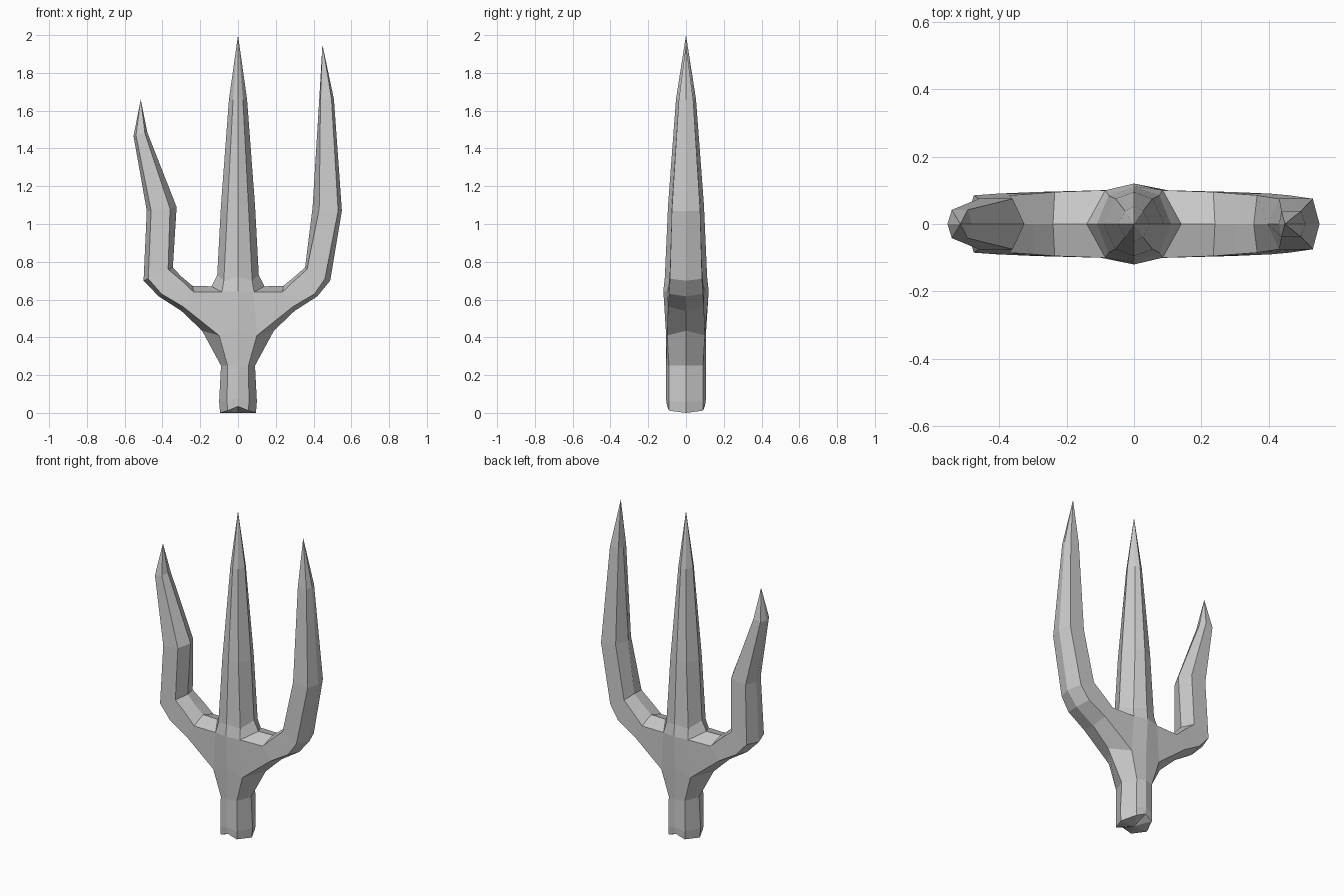
import bpy, bmesh

if "Cube" in bpy.data.objects:
    bpy.data.objects.remove(bpy.data.objects["Cube"])

bm = bmesh.new()


def ring(points):
    return [bm.verts.new(p) for p in points]


def bridge(a, b, skip=()):
    n = len(a)
    for i in range(n):
        if i not in skip:
            j = (i + 1) % n
            bm.faces.new((a[i], a[j], b[j], b[i]))


def cap(r, point):
    v = bm.verts.new(point)
    for i in range(len(r)):
        bm.faces.new((r[i], r[(i + 1) % len(r)], v))


def shaft_ring(w, yc, zc, side, zs, yr, zr):
    # eight points: front ridge, corners, side ridges, back ridge
    return ring([(0, -yr, zr), (w, -yc, zc), (side, 0, zs), (w, yc, zc),
                 (0, yr, zr), (-w, yc, zc), (-side, 0, zs), (-w, -yc, zc)])


def arm_ring(inner, inner_f, outer_f, outer, y):
    # six points: inner ridge, front face edge pair, outer ridge, back pair
    (a, b), (c, d), (e, f), (g, h) = inner, inner_f, outer_f, outer
    return ring([(a, 0, b), (c, -y, d), (e, -y, f),
                 (g, 0, h), (e, y, f), (c, y, d)])


# handle, hub and centre prong
shaft = [shaft_ring(*s) for s in [
    (.055, .09, .012, .095, .0, .10, .035),
    (.058, .09, .06, .10, .06, .107, .08),
    (.055, .09, .25, .09, .25, .105, .25),
    (.10, .10, .41, .19, .435, .107, .44),
    (.085, .10, .64, .14, .67, .12, .645),
    (.075, .085, .70, .11, .73, .112, .72),
    (.055, .075, 1.10, .09, 1.10, .095, 1.10),
    (.026, .038, 1.66, .048, 1.66, .053, 1.66)]]
HUB = 3
for k in range(len(shaft) - 1):
    bridge(shaft[k], shaft[k + 1], (1, 2, 5, 6) if k == HUB else ())
cap(shaft[0], (0, 0, 0))
cap(shaft[-1], (0, 0, 2.0))

# curved root shared by both side prongs
root = [((.24, .672), (.235, .64), (.29, .562), (.30, .54), .095),
        ((.30, .722), (.295, .697), (.405, .63), (.42, .617), .09)]
tips = {
    1: ([((.355, .77), (.365, .76), (.46, .71), (.488, .70), .085),
         ((.395, 1.09), (.43, 1.08), (.53, 1.07), (.55, 1.07), .075),
         ((.43, 1.66), (.437, 1.66), (.495, 1.66), (.508, 1.66), .038)],
        (.447, 1.95)),
    -1: ([((.345, .77), (.37, .76), (.475, .71), (.50, .70), .085),
          ((.325, 1.09), (.36, 1.08), (.46, 1.07), (.483, 1.07), .075),
          ((.48, 1.485), (.493, 1.48), (.54, 1.47), (.553, 1.465), .042)],
         (.515, 1.66)),
}

# side prongs grow out of the open sides of the hub
lo, hi = shaft[HUB], shaft[HUB + 1]
for s, (sections, tip) in tips.items():
    if s == 1:
        prev = [hi[2], hi[1], lo[1], lo[2], lo[3], hi[3]]
    else:
        prev = [hi[6], hi[7], lo[7], lo[6], lo[5], hi[5]]
    for sec in root + sections:
        cur = arm_ring(*[(s * p[0], p[1]) for p in sec[:4]], sec[4])
        bridge(prev, cur)
        prev = cur
    cap(prev, (s * tip[0], 0, tip[1]))

bmesh.ops.recalc_face_normals(bm, faces=bm.faces[:])
mesh = bpy.data.meshes.new("trident_head")
bm.to_mesh(mesh)
bm.free()
obj = bpy.data.objects.new("trident_head", mesh)
bpy.context.collection.objects.link(obj)
